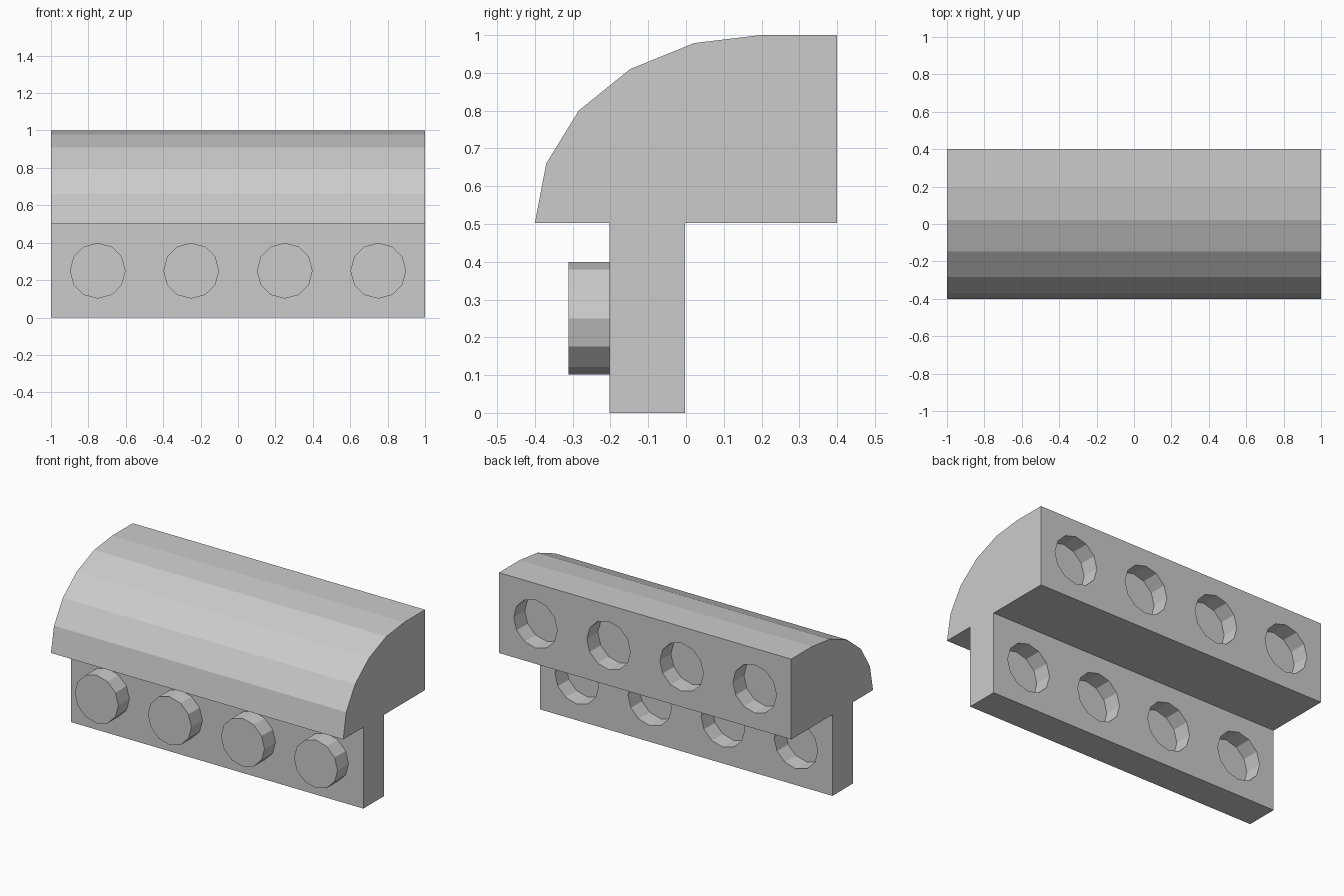
import bpy, bmesh, math
from mathutils import Vector

if "Cube" in bpy.data.objects:
    bpy.data.objects.remove(bpy.data.objects["Cube"])

SIDES, RADIUS, DEPTH = 12, 0.149, 0.108
PLATE_FRONT, PLATE_BACK, BLOCK_BACK = -0.203, -0.003, 0.4
XS = [-0.75, -0.25, 0.25, 0.75]


def finish(name, bm):
    bmesh.ops.recalc_face_normals(bm, faces=bm.faces)
    me = bpy.data.meshes.new(name)
    bm.to_mesh(me)
    bm.free()
    ob = bpy.data.objects.new(name, me)
    bpy.context.collection.objects.link(ob)
    return ob


def extrude(bm, points, vec):
    face = bm.faces.new([bm.verts.new(p) for p in points])
    new = bmesh.ops.extrude_face_region(bm, geom=[face], use_keep_orig=True)["geom"]
    bmesh.ops.translate(bm, vec=Vector(vec),
                        verts=[v for v in new if isinstance(v, bmesh.types.BMVert)])


def discs(bm, y0, y1, z):
    """Row of four low-poly cylinders running along y."""
    for x in XS:
        ring = [(x + RADIUS * math.cos(2 * math.pi * i / SIDES), y0,
                 z + RADIUS * math.sin(2 * math.pi * i / SIDES)) for i in range(SIDES)]
        extrude(bm, ring, (0, y1 - y0, 0))


# Body: curved top block with the hanging plate, one side profile
profile = [(-0.4, 0.503), (-0.37, 0.66), (-0.284, 0.8), (-0.148, 0.91), (0.022, 0.979),
           (0.197, 1.0), (BLOCK_BACK, 1.0), (BLOCK_BACK, 0.503), (PLATE_BACK, 0.503),
           (PLATE_BACK, 0), (PLATE_FRONT, 0), (PLATE_FRONT, 0.503)]
bm = bmesh.new()
extrude(bm, [(-1, y, z) for y, z in profile], (2, 0, 0))
body = finish("curved_body", bm)

# Round recesses in the back of the block and of the plate
bm = bmesh.new()
discs(bm, BLOCK_BACK - DEPTH, BLOCK_BACK + 0.05, 0.75)
discs(bm, PLATE_BACK - DEPTH, PLATE_BACK + 0.05, 0.25)
cutter = finish("recess_cutter", bm)
cutter.hide_render = True
mod = body.modifiers.new("recesses", 'BOOLEAN')
mod.operation, mod.solver, mod.object = 'DIFFERENCE', 'EXACT', cutter
bpy.context.view_layer.objects.active = body
bpy.ops.object.modifier_apply(modifier=mod.name)
bpy.data.objects.remove(cutter)

# Front pegs
bm = bmesh.new()
discs(bm, PLATE_FRONT - DEPTH, PLATE_FRONT, 0.25)
finish("front_pegs", bm)
